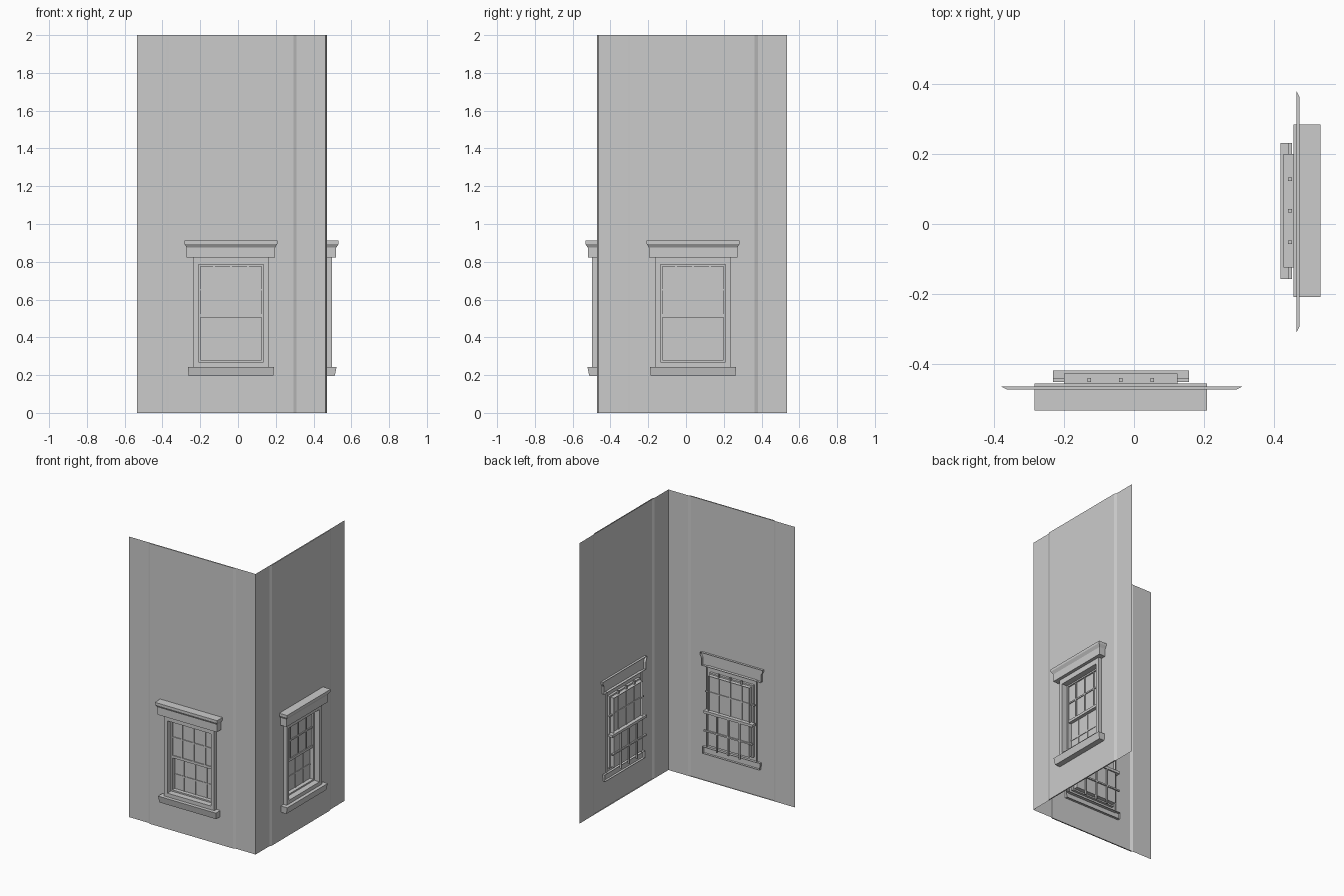
import bpy, bmesh

if "Cube" in bpy.data.objects:
    bpy.data.objects.remove(bpy.data.objects["Cube"])

CX = -0.0375            # window centre line on the front wall
parts = []


def make(name, verts, faces, fix=True):
    me = bpy.data.meshes.new(name)
    me.from_pydata(verts, [], faces)
    bm = bmesh.new()
    bm.from_mesh(me)
    bmesh.ops.remove_doubles(bm, verts=bm.verts, dist=1e-5)
    if fix:
        bmesh.ops.recalc_face_normals(bm, faces=bm.faces)
    bm.to_mesh(me)
    bm.free()
    ob = bpy.data.objects.new(name, me)
    bpy.context.collection.objects.link(ob)
    parts.append(ob)
    return ob


def boxes(name, specs):
    """Several axis-aligned boxes (x0, x1, y0, y1, z0, z1) in one object."""
    v, f = [], []
    for x0, x1, y0, y1, z0, z1 in specs:
        n = len(v)
        v += [(x, y, z) for z in (z0, z1) for x, y in ((x0, y0), (x1, y0), (x1, y1), (x0, y1))]
        f += [tuple(n + i for i in q) for q in
              ((3, 2, 1, 0), (4, 5, 6, 7), (0, 1, 5, 4), (1, 2, 6, 5), (2, 3, 7, 6), (3, 0, 4, 7))]
    return make(name, v, f)


def frame_loft(name, rings):
    """Bridge rectangles (half width, z0, z1, y) around the window."""
    v, f = [], []
    for h, z0, z1, y in rings:
        v += [(CX - h, y, z0), (CX + h, y, z0), (CX + h, y, z1), (CX - h, y, z1)]
    for r in range(len(rings) - 1):
        for i in range(4):
            j = (i + 1) % 4
            f.append((4 * r + i, 4 * r + j, 4 * r + 4 + j, 4 * r + 4 + i))
    return make(name, v, f, fix=False)


def ledge(name, levels, back=-0.455):
    """Open-backed moulding from levels (half width, front y, z)."""
    v, f = [], []
    for h, y, z in levels:
        v += [(CX - h, back, z), (CX - h, y, z), (CX + h, y, z), (CX + h, back, z)]
    for r in range(len(levels) - 1):
        for i in range(3):
            f.append((4 * r + i, 4 * r + i + 1, 4 * r + 5 + i, 4 * r + 4 + i))
    n = len(v)
    f += [(3, 2, 1, 0), (n - 4, n - 3, n - 2, n - 1)]
    return make(name, v, f)


# wall sheet with shallow raised panel and window opening
W = 0.172
line = [(-0.535, -0.464), (-0.38, -0.464), (-0.363, -0.472), (CX - W, -0.472),
        (CX + W, -0.472), (0.293, -0.472), (0.31, -0.464), (0.464, -0.464)]
zs = [0, 0.27, 0.785, 2]
verts = [(x, y, z) for z in zs for x, y in line]
n = len(line)
faces = [(r * n + i, r * n + i + 1, r * n + n + i + 1, r * n + n + i)
         for r in range(3) for i in range(n - 1) if not (r == 1 and i == 3)]
faces += [(1, 6, 5, 4, 3, 2), tuple(3 * n + i for i in range(1, 7))]  # panel edge caps
make("wall", verts, faces, fix=False)

# casing with stepped reveal
frame_loft("window_casing", [
    (0.198, 0.24, 0.825, -0.460), (0.198, 0.24, 0.825, -0.497),
    (W, 0.27, 0.785, -0.497), (W, 0.27, 0.785, -0.455),
    (0.162, 0.28, 0.775, -0.455), (0.162, 0.28, 0.775, -0.427)])

# head cornice and sill
ledge("cornice", [(0.234, -0.52, 0.822), (0.234, -0.52, 0.875),
                  (0.246, -0.533, 0.895), (0.246, -0.533, 0.912)])
ledge("sill", [(0.224, -0.512, 0.196), (0.228, -0.522, 0.244)])

# glass panes, upper one further forward
for name, y, z0, z1 in (("upper_glass", -0.445, 0.515, 0.775), ("lower_glass", -0.427, 0.28, 0.515)):
    make(name, [(CX - 0.162, y, z0), (CX + 0.162, y, z0), (CX + 0.162, y, z1), (CX - 0.162, y, z1)],
         [(0, 1, 2, 3)], fix=False)

# glazing bars and meeting rail
for name, y0, y1, z0, z1, zm in (("upper_bars", -0.451, -0.440, 0.515, 0.80, 0.652),
                                 ("lower_bars", -0.431, -0.418, 0.25, 0.515, 0.382)):
    bars = [(CX + d - 0.005, CX + d + 0.005, y0, y1, z0, z1) for d in (-0.09, 0, 0.09)]
    bars.append((CX - 0.194, CX + 0.194, y0, y1, zm - 0.005, zm + 0.005))
    boxes(name, bars)
boxes("meeting_rail", [(CX - 0.194, CX + 0.194, -0.451, -0.418, 0.506, 0.524)])

# mirror everything across the corner diagonal to make the right side
for ob in list(parts):
    me = ob.data.copy()
    for v in me.vertices:
        v.co.x, v.co.y = -v.co.y, -v.co.x
    me.flip_normals()
    dup = bpy.data.objects.new("right_" + ob.name, me)
    bpy.context.collection.objects.link(dup)
